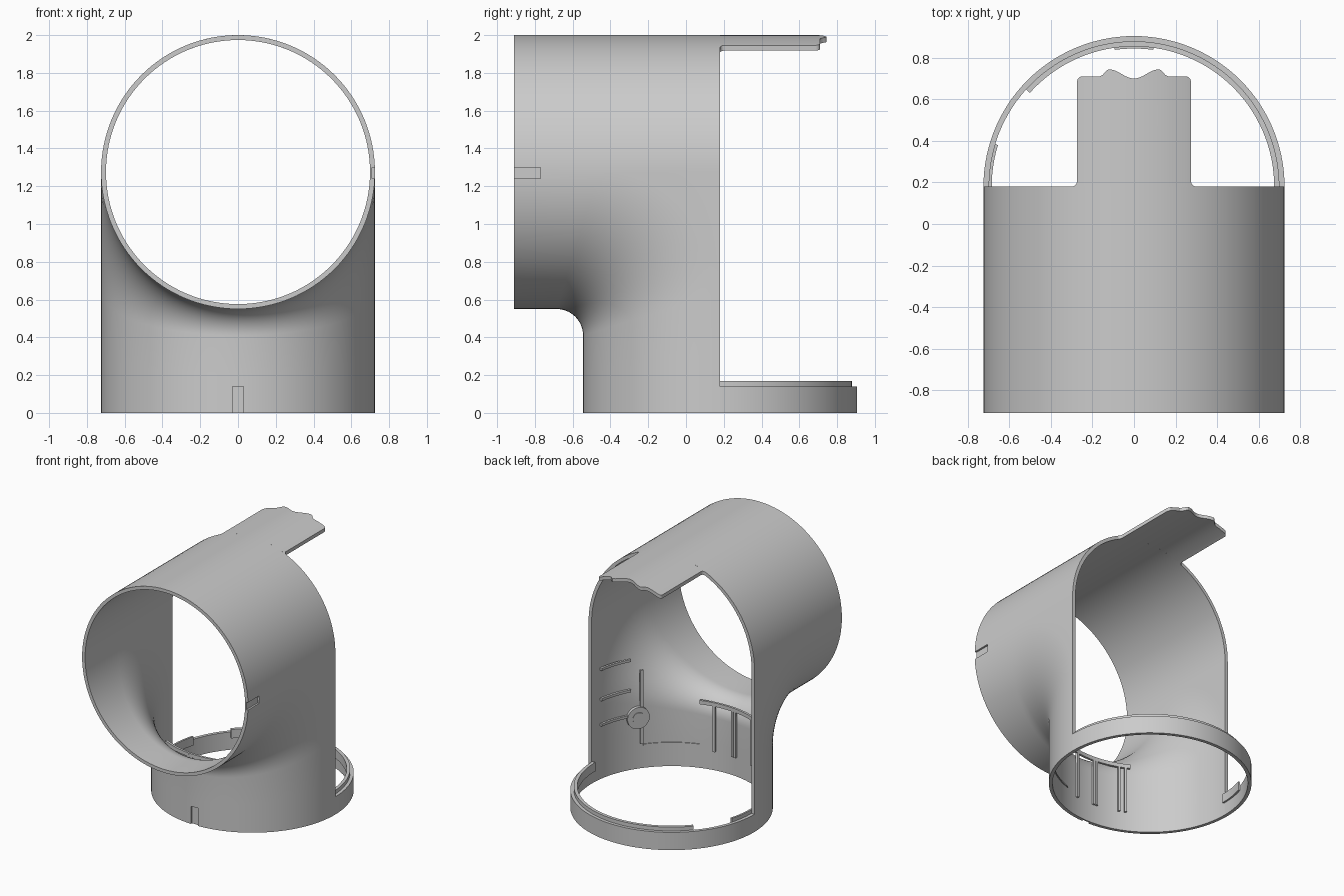
import bpy, bmesh
from math import sin, cos, pi, radians, sqrt
from mathutils import Vector, Matrix

if "Cube" in bpy.data.objects:
    bpy.data.objects.remove(bpy.data.objects["Cube"])

R, T = 0.725, 0.026          # outer radius and wall
CY, CZ = 0.18, 1.275         # axis of upright tube (y), axis of front tube (z)
FRONT = -0.91
N = 64


def make(name, bm):
    bmesh.ops.recalc_face_normals(bm, faces=bm.faces)
    me = bpy.data.meshes.new(name)
    bm.to_mesh(me)
    bm.free()
    ob = bpy.data.objects.new(name, me)
    bpy.context.collection.objects.link(ob)
    return ob


def activate(ob):
    bpy.ops.object.select_all(action='DESELECT')
    ob.select_set(True)
    bpy.context.view_layer.objects.active = ob


def smooth(ob):
    activate(ob)
    bpy.ops.object.shade_smooth_by_angle(angle=radians(30))


def grid(bm, rows):
    vs = [[bm.verts.new(p) for p in row] for row in rows]
    for a, b in zip(vs, vs[1:]):
        for i in range(len(a) - 1):
            bm.faces.new((a[i], a[i + 1], b[i + 1], b[i]))
    return vs


def tube_solid(bm, sections):
    """Skin closed cross-sections and cap both ends."""
    vs = grid(bm, [s + [s[0]] for s in sections])
    bm.faces.new(vs[0][:-1])
    bm.faces.new(vs[-1][:-1])
    bmesh.ops.remove_doubles(bm, verts=bm.verts, dist=1e-5)


def arc_block(name, r0, r1, a0, a1, z0, z1):
    """Curved block around the upright tube's axis, angles in degrees."""
    bm = bmesh.new()
    n = max(1, round(abs(a1 - a0) / 3))
    secs = []
    for i in range(n + 1):
        a = radians(a0 + (a1 - a0) * i / n)
        secs.append([(r * cos(a), CY + r * sin(a), z)
                     for r, z in ((r0, z0), (r1, z0), (r1, z1), (r0, z1))])
    tube_solid(bm, secs)
    ob = make(name, bm)
    smooth(ob)
    return ob


# Elbow shell: each x-slice is an L profile with a fillet that widens to the sides
def slice_profile(th):
    x, s = R * cos(th), R * sin(th)
    r = 0.14 + 0.5 * (1 - sin(th))
    yc, zc = CY - s - r, CZ - s - r
    pts = [(x, CY - s, 0), (x, CY - s, zc * 0.5)]
    for i in range(17):
        a = pi / 2 * i / 16
        pts.append((x, yc + r * cos(a), zc + r * sin(a)))
    pts.append((x, FRONT, CZ - s))
    return pts


bm = bmesh.new()
grid(bm, [slice_profile(pi * i / N) for i in range(N + 1)])
seam_y = slice_profile(0)[-2][1]
grid(bm, [[(R * cos(pi * i / N), y, CZ + R * sin(pi * i / N)) for y in (FRONT, seam_y, CY)]
          for i in range(N + 1)])
# flat side webs between the fillet and the upper half tube
for th in (0, pi):
    arc = [bm.verts.new(p) for p in slice_profile(th)[2:-1]]
    corner = bm.verts.new((R * cos(th), CY, CZ))
    for a, b in zip(arc, arc[1:]):
        bm.faces.new((corner, a, b))
bmesh.ops.remove_doubles(bm, verts=bm.verts, dist=1e-4)
shell = make("elbow_shell", bm)
top = max(shell.data.polygons, key=lambda p: p.center.z)
if top.normal.z < 0:
    shell.data.flip_normals()
mod = shell.modifiers.new("wall", 'SOLIDIFY')
mod.thickness, mod.offset = T, -1
activate(shell)
bpy.ops.object.modifier_apply(modifier="wall")

# Alignment grooves: front foot and right side of the mouth
for lo, hi in (((-0.03, -0.6, -0.05), (0.03, CY - R + 0.015, 0.14)),
               ((R - 0.015, -1.0, 1.24), (0.8, -0.77, 1.30))):
    lo, hi = Vector(lo), Vector(hi)
    bm = bmesh.new()
    bmesh.ops.create_cube(bm, size=1)
    bm.transform(Matrix.Translation((lo + hi) / 2) @ Matrix.Diagonal((hi - lo).to_4d()))
    cutter = make("groove_cutter", bm)
    cutter.hide_render = True
    b = shell.modifiers.new("groove", 'BOOLEAN')
    b.operation, b.solver, b.object = 'DIFFERENCE', 'EXACT', cutter
    activate(shell)
    bpy.ops.object.modifier_apply(modifier="groove")
    bpy.data.objects.remove(cutter)
smooth(shell)


# Top tongue: curved plate with a double-bump end and rounded corners
def tongue_end(x):
    x = abs(x)
    if x > 0.275:
        return CY + 0.025 - sqrt(max(0, 0.025 ** 2 - (0.30 - x) ** 2))
    if x > 0.25:
        return 0.685 + sqrt(max(0, 0.025 ** 2 - (x - 0.25) ** 2))
    if x > 0.165:
        return 0.71
    if x > 0.12:
        return 0.7275 + 0.0175 * cos(pi * (x - 0.12) / 0.045)
    return 0.7225 - 0.0225 * cos(pi * x / 0.12)


half = [0.02 * i for i in range(1, 7)] + [0.13, 0.14, 0.15, 0.165, 0.2, 0.25, 0.2575,
        0.265, 0.271, 0.2749, 0.2751, 0.278, 0.283, 0.29, 0.299]
secs = []
for x in [-h for h in reversed(half)] + [0] + half:
    ro, ri = CZ + sqrt(R * R - x * x), CZ + sqrt((R - T) ** 2 - x * x)
    ye = tongue_end(x)
    secs.append([(x, CY - 0.001, ro), (x, ye, ro), (x, ye, ri), (x, CY - 0.001, ri)])
bm = bmesh.new()
tube_solid(bm, secs)
smooth(make("top_tongue", bm))

# Base ring behind the shell, with its stepped locating lip
arc_block("base_ring_back", R - T, R, 0, 180, 0, 0.14)
arc_block("ring_lip", R - 0.05, R - T + 0.001, -1, 138, 0.10, 0.17)
arc_block("ring_lip_end", R - 0.04, R - T + 0.001, 163, 181, 0.10, 0.17)
arc_block("ring_catch", 0.665, 0.68, 82, 98, 0.12, 0.16)

# Thin ribs on the inside of the front wall
RI = R - T + 0.002
for i, a in enumerate((-82, -95, -97, -112, -116)):
    arc_block(f"inner_upright_rib_{i}", RI - 0.018, RI, a, a + 1.5, 0.15, 0.53)
arc_block("inner_cross_rib", RI - 0.018, RI, -118, -72, 0.51, 0.54)
arc_block("inner_floor_rib", RI - 0.008, RI, -72, -38, 0.18, 0.19)
arc_block("inner_tall_rib", RI - 0.018, RI, -38, -36, 0.20, 0.78)
for i, z in enumerate((0.42, 0.62, 0.86)):
    arc_block(f"inner_side_rib_{i}", RI - 0.018, RI, -30, -8, z, z + 0.02)

# Round boss on the inner wall
a = radians(-34.5)
bm = bmesh.new()
for r, d in ((0.085, 0.04), (0.045, 0.05)):
    bmesh.ops.create_cone(bm, cap_ends=True, segments=32, radius1=r, radius2=r, depth=d)
d = Vector((cos(a), sin(a), 0))
bm.transform(Matrix.Translation(Vector((0, CY, 0.41)) + d * 0.692)
             @ d.to_track_quat('Z', 'Y').to_matrix().to_4x4())
smooth(make("inner_boss", bm))
